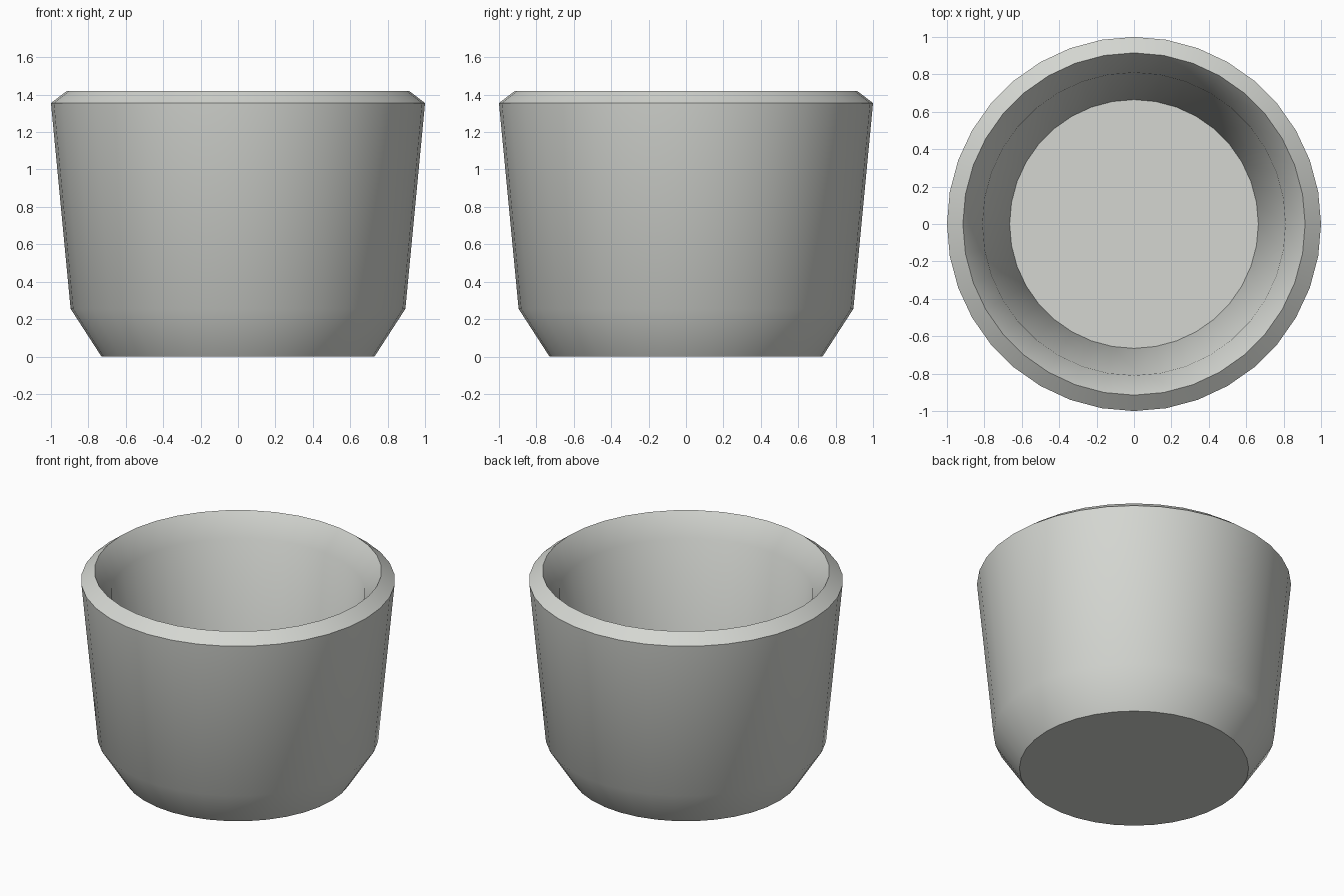
import bpy
import bmesh
import math

cube = bpy.data.objects.get("Cube")
if cube:
    bpy.data.objects.remove(cube, do_unlink=True)

SEGMENTS = 36

# Single glaze colour
glaze = bpy.data.materials.new("pale_grey_ceramic")
glaze.use_nodes = True
colour = (0.66, 0.675, 0.64, 1.0)
glaze.diffuse_color = colour
glaze.node_tree.nodes["Principled BSDF"].inputs["Base Color"].default_value = colour

# Cross-section (radius, height) from the outer foot, over the rim, to the inner floor
profile = [
    (0.73, 0.0),      # foot
    (0.895, 0.255),   # outer shoulder
    (1.0, 1.355),     # outer rim
    (0.915, 1.42),    # top of rim
    (0.81, 1.27),     # inner lip
    (0.665, 0.10),    # floor edge
]


def ring(bm, radius, height):
    step = 2 * math.pi / SEGMENTS
    return [bm.verts.new((radius * math.cos(i * step), radius * math.sin(i * step), height))
            for i in range(SEGMENTS)]


# Bowl: rings joined into walls, closed by the underside and the inner floor
bm = bmesh.new()
rings = [ring(bm, r, z) for r, z in profile]
for low, high in zip(rings, rings[1:]):
    for i in range(SEGMENTS):
        j = (i + 1) % SEGMENTS
        bm.faces.new((low[i], low[j], high[j], high[i]))
bm.faces.new(list(reversed(rings[0])))
bm.faces.new(rings[-1])
bmesh.ops.recalc_face_normals(bm, faces=bm.faces)

mesh = bpy.data.meshes.new("bowl")
bm.to_mesh(mesh)
bm.free()
mesh.materials.append(glaze)
bowl = bpy.data.objects.new("bowl", mesh)
bpy.context.collection.objects.link(bowl)

# Smooth walls with crisp rim, foot and floor edges
bpy.ops.object.select_all(action='DESELECT')
bowl.select_set(True)
bpy.context.view_layer.objects.active = bowl
bpy.ops.object.shade_smooth_by_angle(angle=math.radians(50))
